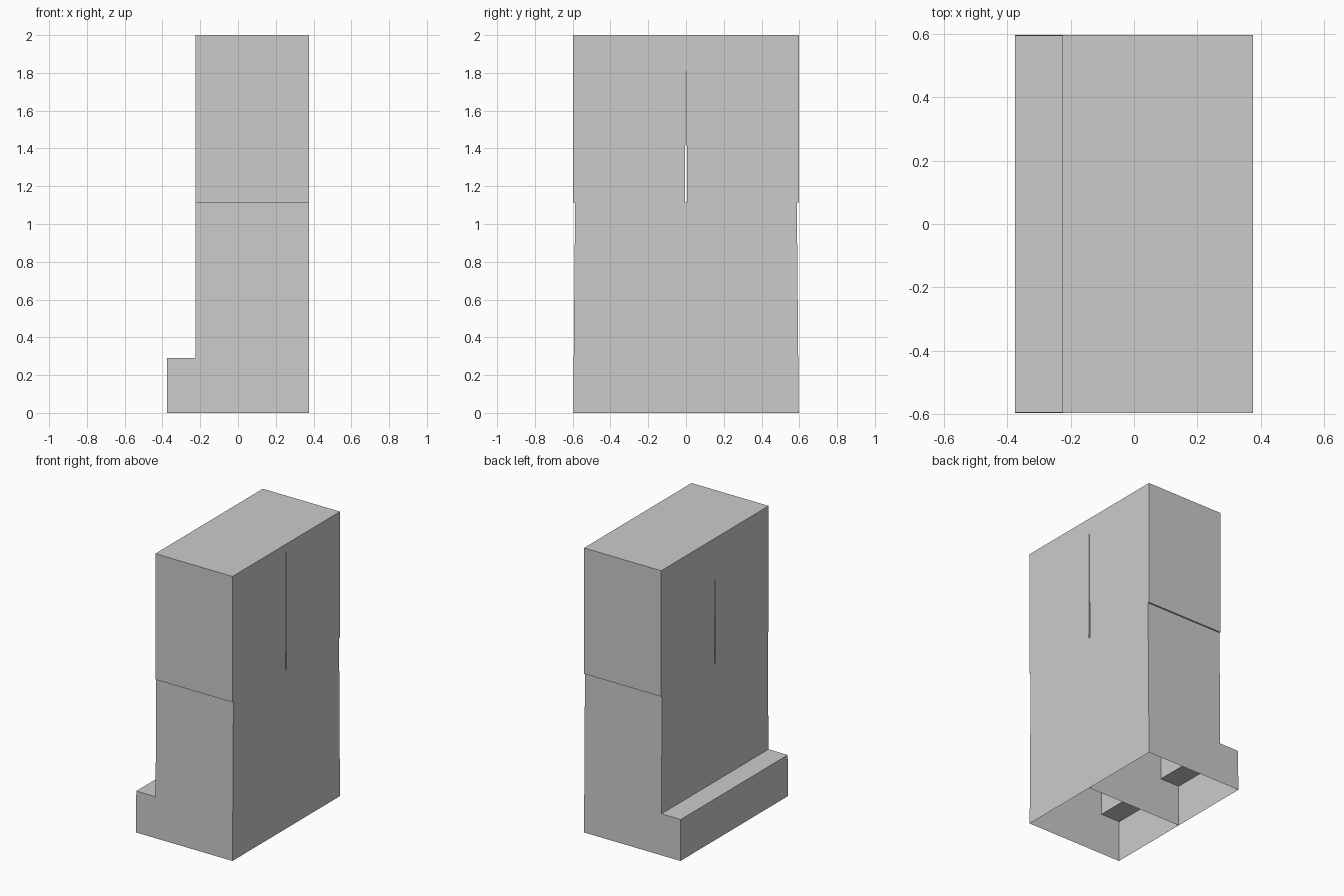
import bpy, bmesh

if "Cube" in bpy.data.objects:
    bpy.data.objects.remove(bpy.data.objects["Cube"])

W, H = 0.597, 1.115          # half width, height of the seam ledge
FRONT, BACK, TOE = 0.375, -0.225, -0.375
STEP = 0.29
TAPER, GAP = 0.010, 0.006    # lower side taper, gap between the upper halves


def outer(z):
    return W - TAPER * z / H


def half_profile(base):
    """Side-on outline (y, z) of one half, starting at the given base height."""
    return [(0, base), (outer(base), base), (outer(H), H), (W, H),
            (W, 2), (0, 2), (GAP, H), (0, H)]


bm = bmesh.new()


def ring(x, pts):
    return [bm.verts.new((x, y, z)) for y, z in pts]


# tall faces and the toe step, hollow and open underneath
f = ring(FRONT, half_profile(0))
b = ring(BACK, half_profile(STEP))
t = ring(TOE, [(0, 0), (outer(0), 0), (outer(STEP), STEP), (0, STEP)])
bm.faces.new(f)
bm.faces.new(b[::-1])
bm.faces.new(t[::-1])
bm.faces.new((b[0], b[1], t[2], t[3]))          # step top

# lower outer side and centre divider
bm.faces.new((f[1], f[2], b[2], b[1], t[2], t[1]))
bm.faces.new((f[7], f[0], t[0], t[3], b[0], b[7]))

# ledges, upper sides and top
for i in range(2, 7):
    bm.faces.new((f[i], f[i + 1], b[i + 1], b[i]))

bmesh.ops.recalc_face_normals(bm, faces=bm.faces)
mesh = bpy.data.meshes.new("twin_cabinet")
bm.to_mesh(mesh)
bm.free()
cabinet = bpy.data.objects.new("twin_cabinet", mesh)
bpy.context.collection.objects.link(cabinet)

# second half
m = cabinet.modifiers.new("other_half", 'MIRROR')
m.use_axis = (False, True, False)
m.use_mirror_merge = False
